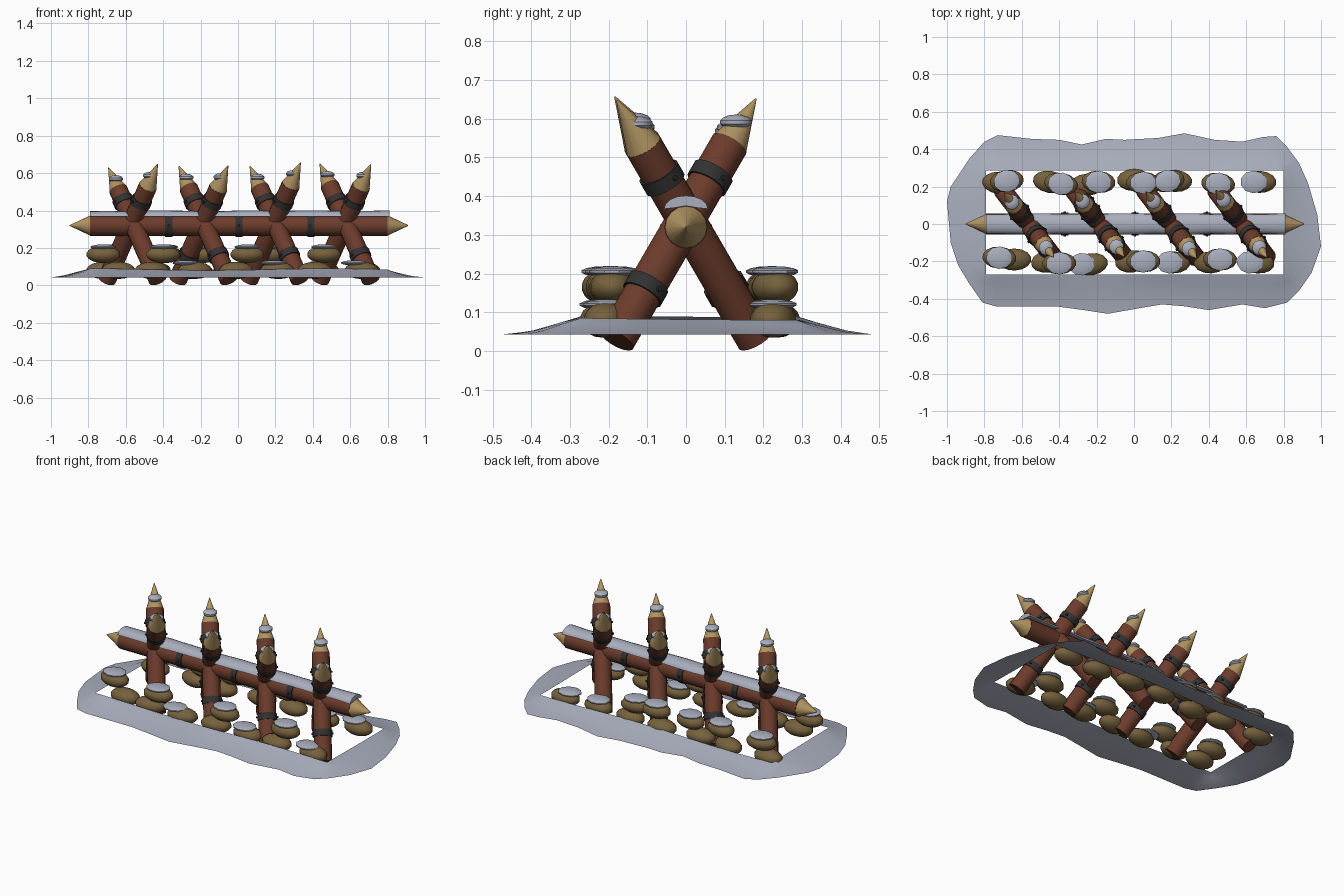
import bpy, bmesh, math, random
from mathutils import Vector, Matrix

if "Cube" in bpy.data.objects:
    bpy.data.objects.remove(bpy.data.objects["Cube"])

random.seed(4)


def material(name, rgb):
    m = bpy.data.materials.new(name)
    m.diffuse_color = (*rgb, 1)
    m.use_nodes = True
    m.node_tree.nodes["Principled BSDF"].inputs["Base Color"].default_value = m.diffuse_color
    return m


BARK = material("brown_bark", (0.15, 0.045, 0.025))
WOOD = material("cut_wood", (0.44, 0.30, 0.125))
SACK = material("olive_sack", (0.18, 0.12, 0.047))
IRON = material("dark_iron", (0.033, 0.031, 0.031))
SNOW = material("grey_snow", (0.40, 0.425, 0.51))


def finish(bm, name, mat, smooth=True):
    mesh = bpy.data.meshes.new(name)
    bm.to_mesh(mesh)
    bm.free()
    ob = bpy.data.objects.new(name, mesh)
    bpy.context.collection.objects.link(ob)
    mesh.materials.append(mat)
    if smooth:
        bpy.context.view_layer.objects.active = ob
        ob.select_set(True)
        bpy.ops.object.shade_smooth_by_angle(angle=math.radians(40))
        ob.select_set(False)
    return ob


def rod(name, a, b, r1, r2, mat, sides=16):
    """Cylinder or cone running from a to b."""
    a, b = Vector(a), Vector(b)
    d = b - a
    bm = bmesh.new()
    m = Matrix.Translation((a + b) / 2) @ d.to_track_quat('Z', 'Y').to_matrix().to_4x4()
    bmesh.ops.create_cone(bm, cap_ends=True, segments=sides, radius1=r1,
                          radius2=r2, depth=d.length, matrix=m)
    return finish(bm, name, mat)


def blob(name, centre, size, mat, turn=0.0, u=14, v=9):
    """Squashed ball, turned about z."""
    bm = bmesh.new()
    m = (Matrix.Translation(centre) @ Matrix.Rotation(turn, 4, 'Z')
         @ Matrix.Diagonal((*size, 1)))
    bmesh.ops.create_uvsphere(bm, u_segments=u, v_segments=v, radius=1, matrix=m)
    return finish(bm, name, mat)


def band(name, centre, axis, r, side):
    """Iron hoop with a bolt on two sides."""
    c, ax = Vector(centre), Vector(axis).normalized()
    rod(name, c - ax * 0.019, c + ax * 0.019, r, r, IRON)
    n = ax.cross(Vector(side)).normalized()
    for s in (-1, 1):
        rod(name + "_bolt", c + n * s * (r - 0.005), c + n * s * (r + 0.006),
            0.008, 0.006, IRON, 8)


# Horizontal beam with pointed ends
rod("beam", (-0.79, 0, 0.32), (0.80, 0, 0.32), 0.056, 0.056, BARK)
for end, tip in ((-0.79, -0.90), (0.80, 0.91)):
    rod("beam_point", (end, 0, 0.32), (tip, 0, 0.32), 0.054, 0.002, WOOD)
for x in (-0.37, 0.005, 0.39):
    band("beam_band", (x, 0, 0.32), (1, 0, 0), 0.061, (0, 0, 1))

# Snow lying along the beam: crescent section swept in x
bm = bmesh.new()
rings = []
for i in range(17):
    x = -0.79 + 1.60 * i / 16
    h = 0.078 + random.uniform(-0.003, 0.004)
    w = 0.055 + random.uniform(-0.004, 0.003)
    section = [(w * math.cos(t), 0.047 + (h - 0.047) * math.sin(t))
               for t in [math.pi * k / 8 for k in range(9)]]
    section += [(-0.03, 0.05), (0, 0.055), (0.03, 0.05)]
    rings.append([bm.verts.new((x, y, 0.32 + z)) for y, z in section])
n = len(rings[0])
for a, b in zip(rings, rings[1:]):
    for k in range(n):
        bm.faces.new((a[k], a[(k + 1) % n], b[(k + 1) % n], b[k]))
bm.faces.new(rings[0])
bm.faces.new(rings[-1])
bmesh.ops.recalc_face_normals(bm, faces=bm.faces)
finish(bm, "beam_snow", SNOW)

# Four crossed pairs of sharpened stakes
tips = ((0.63, 0.648), (0.638, 0.64), (0.638, 0.657), (0.652, 0.648))
for i, cx in enumerate((-0.565, -0.185, 0.195, 0.575)):
    for s, top in zip((1, -1), tips[i]):
        axis = Vector((-0.44 * s, 0.58 * s, 1))

        def at(z):
            return Vector((cx, 0, 0.34)) + axis * (z - 0.34)

        shoulder = top - 0.118
        rod("stake", at(0.03), at(shoulder), 0.05, 0.05, BARK)
        rod("stake_point", at(shoulder), at(top), 0.049, 0.002, WOOD)
        band("upper_band", at(0.447), axis, 0.056, (0, 0, 1))
        if (i > 0 and s == 1) or i == 1:
            band("lower_band", at(0.16), axis, 0.056, (0, 0, 1))
        blob("stake_snow", at(top - 0.065) + Vector((0.012 * s, -0.014 * s, 0.004)),
             (0.04, 0.042, 0.02), SNOW, 0, 10, 7)

# Sandbag rows: (x, y, layer, snow offset in x or None when covered)
bags = [
    (-0.64, -0.19, 0, None), (-0.72, -0.18, 1, 0), (-0.46, -0.20, 0, None),
    (-0.40, -0.21, 1, 0), (-0.23, -0.215, 0, -0.05), (-0.01, -0.20, 0, None),
    (0.05, -0.20, 1, 0), (0.21, -0.205, 0, -0.02), (0.41, -0.205, 0, None),
    (0.46, -0.19, 1, 0), (0.66, -0.205, 0, -0.04),
    (-0.72, 0.22, 0, None), (-0.68, 0.23, 1, 0), (-0.45, 0.225, 0, None),
    (-0.39, 0.215, 1, 0), (-0.25, 0.21, 0, None), (-0.19, 0.225, 1, 0),
    (0.0, 0.235, 0, None), (0.05, 0.22, 1, 0), (0.22, 0.23, 0, None),
    (0.18, 0.23, 1, 0), (0.45, 0.215, 0, 0), (0.67, 0.225, 0, -0.03),
]
for x, y, layer, snow in bags:
    z = 0.165 if layer else 0.08
    turn = random.uniform(-0.2, 0.2)
    blob("sandbag", (x, y, z), (0.093, 0.06, 0.046), SACK, turn)
    if snow is not None:
        blob("sandbag_snow", (x + snow, y, z + 0.04), (0.073, 0.062, 0.014),
             SNOW, turn, 10, 7)

# Snow bank: sloping sheet from a wavy rim up to a rectangular opening
rim = [(1, -.12), (.98, .05), (.93, .22), (.88, .33), (.82, .41), (.76, .47),
       (.69, .465), (.58, .44), (.43, .45), (.27, .485), (.13, .46), (-.05, .45),
       (-.15, .455), (-.28, .425), (-.4, .45), (-.55, .455), (-.73, .475),
       (-.8, .44), (-.88, .35), (-.98, .2), (-1, .12), (-.98, -.1), (-.94, -.22),
       (-.88, -.32), (-.81, -.42), (-.74, -.44), (-.6, -.44), (-.42, -.44),
       (-.27, -.46), (-.14, -.48), (.03, -.45), (.15, -.43), (.27, -.44),
       (.4, -.46), (.58, -.43), (.7, -.45), (.82, -.42), (.88, -.36), (.95, -.26)]
bm = bmesh.new()
loops = []
for t, z in ((0, 0.042), (0.35, 0.052), (0.7, 0.07), (1, 0.085)):
    loop = []
    for x, y in rim:
        ix, iy = min(max(x, -0.79), 0.80), min(max(y, -0.27), 0.285)
        lift = 0.006 * t * math.sin(5 * x + 3 * y)
        if t == 1:
            lift = 0.005 * math.sin(5 * ix + 3 * iy)
        loop.append(bm.verts.new((x + (ix - x) * t, y + (iy - y) * t, z + lift)))
    loops.append(loop)
for a, b in zip(loops, loops[1:]):
    for k in range(len(rim)):
        j = (k + 1) % len(rim)
        bm.faces.new((a[k], a[j], b[j], b[k]))
bmesh.ops.remove_doubles(bm, verts=bm.verts, dist=0.0005)
bmesh.ops.recalc_face_normals(bm, faces=bm.faces)
if sum(f.normal.z for f in bm.faces) < 0:
    bmesh.ops.reverse_faces(bm, faces=bm.faces)
finish(bm, "snow_bank", SNOW)
